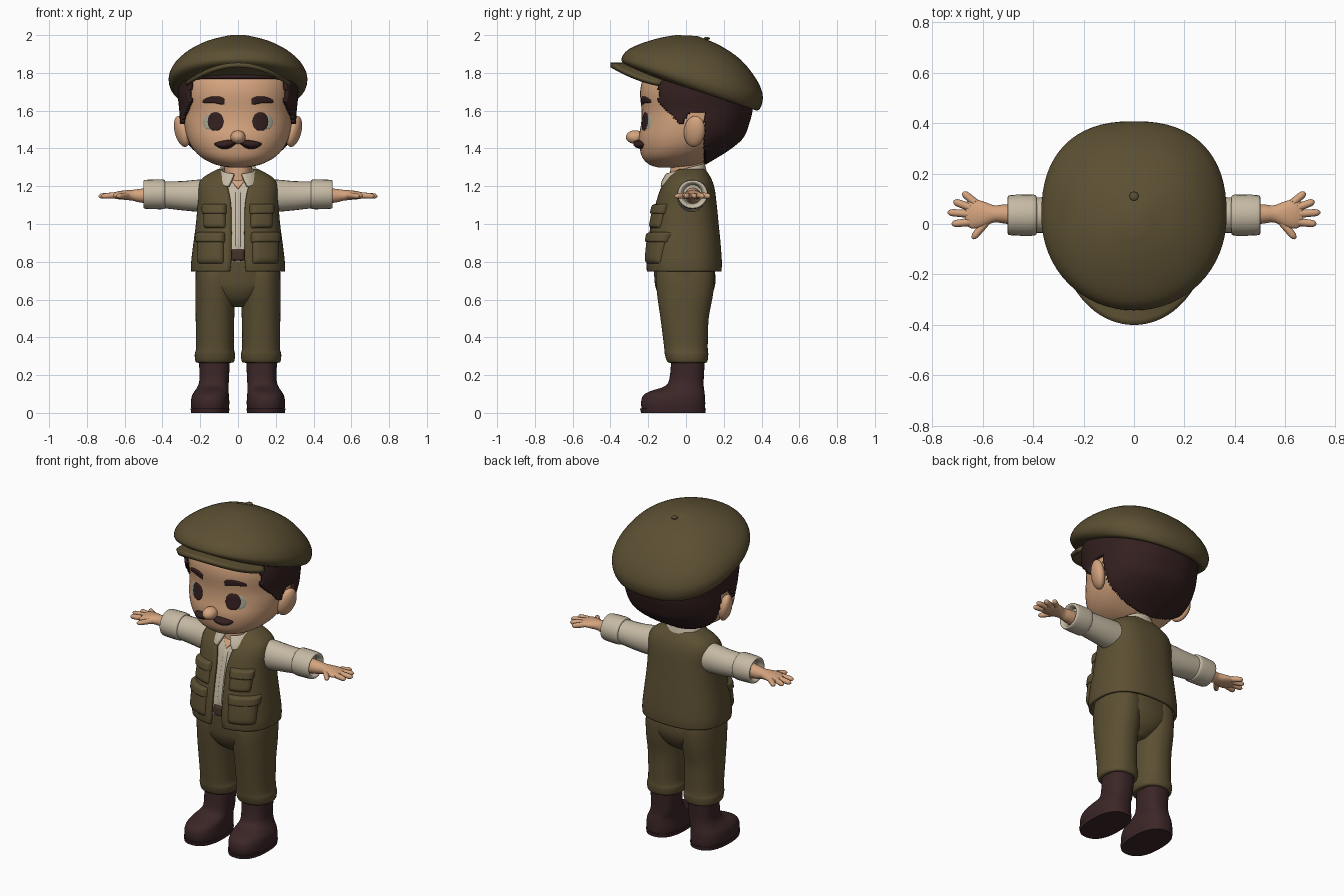
import bpy, bmesh
from math import sin, cos, asin, pi, radians, sqrt
from mathutils import Vector, Matrix, Euler

cube = bpy.data.objects.get("Cube")
if cube:
    bpy.data.objects.remove(cube, do_unlink=True)


def material(name, rgb):
    m = bpy.data.materials.new(name)
    m.use_nodes = True
    m.diffuse_color = (*rgb, 1)
    m.node_tree.nodes["Principled BSDF"].inputs["Base Color"].default_value = (*rgb, 1)
    return m


olive = material("olive cloth", (0.107, 0.08, 0.033))
skin = material("skin", (0.66, 0.37, 0.21))
cream = material("cream shirt", (0.56, 0.49, 0.37))
dark = material("dark brown hair", (0.034, 0.014, 0.014))
maroon = material("boot leather", (0.044, 0.019, 0.02))
belt = material("belt leather", (0.06, 0.03, 0.02))
grey = material("eye white", (0.38, 0.39, 0.3))


def finish(name, bm, mat, mirror=False, solid=0, angle=50):
    bmesh.ops.delete(bm, geom=[v for v in bm.verts if not v.link_faces], context='VERTS')
    bmesh.ops.recalc_face_normals(bm, faces=bm.faces)
    me = bpy.data.meshes.new(name)
    bm.to_mesh(me)
    bm.free()
    me.materials.append(mat)
    for p in me.polygons:
        p.use_smooth = True
    me.set_sharp_from_angle(angle=radians(angle))
    ob = bpy.data.objects.new(name, me)
    bpy.context.collection.objects.link(ob)
    if solid:
        mod = ob.modifiers.new("thickness", 'SOLIDIFY')
        mod.thickness, mod.offset = solid, 0
    if mirror:
        ob.modifiers.new("mirror", 'MIRROR')
    return ob


def skin_rows(name, rows, mat, closed=True, caps=True, keep=None, **kw):
    """Join rows of points into a surface."""
    bm = bmesh.new()
    grid = [[bm.verts.new(p) for p in row] for row in rows]
    n = len(grid[0])
    faces = [(a[i], a[(i + 1) % n], b[(i + 1) % n], b[i])
             for a, b in zip(grid, grid[1:]) for i in range(n if closed else n - 1)]
    if closed and caps:
        faces += [grid[0], grid[-1]]
    for f in faces:
        mid = sum((v.co for v in f), Vector()) / len(f)
        if keep is None or keep(mid):
            bm.faces.new(f)
    return finish(name, bm, mat, **kw)


def smooth(rings, per=4):
    """Round a list of rings with a spline."""
    r = [tuple(k) + (0,) * (7 - len(k)) for k in rings]
    out = []
    for i in range(len(r) - 1):
        a, b, c, d = r[max(i - 1, 0)], r[i], r[i + 1], r[min(i + 2, len(r) - 1)]
        for k in range(per):
            t = k / per
            out.append(tuple(q + t / 2 * (s - p + t * (2 * p - 5 * q + 4 * s - w + t * (3 * (q - s) + w - p)))
                             for p, q, s, w in zip(a, b, c, d)))
    return out + [r[-1]]


def power(v, e):
    return (1 if v > 0 else -1) * abs(v) ** (2 / e)


def loft(name, rings, mat, e=2.2, back=None, n=48, per=4, **kw):
    """Rings are (z, half width, front y, back y, tilt, centre x, front gap)."""
    rows, opened = [], len(rings[0]) > 6
    for z, rx, yf, yb, tilt, cx, gap in smooth(rings, per):
        start = asin(min(1, max(0, gap) / rx) ** (e / 2))
        row = []
        for i in range(n):
            a = start + (2 * pi - 2 * start) * i / (n - 1 if opened else n)
            c = power(cos(a), e if cos(a) > 0 else back or e)
            s = power(sin(a), e if cos(a) > 0 else back or e)
            row.append((cx + rx * s, (yf + yb) / 2 - (yb - yf) / 2 * c, z + tilt / 2 * c))
        rows.append(row)
    return skin_rows(name, rows, mat, closed=not opened, **kw)


def on_surface(rings, x, z, d, e):
    r = smooth(rings)
    k = next((i for i in range(len(r) - 2) if r[i + 1][0] >= z), len(r) - 2)
    t = (z - r[k][0]) / (r[k + 1][0] - r[k][0])
    rx, yf, yb = (p + t * (q - p) for p, q in zip(r[k][1:4], r[k + 1][1:4]))
    a = asin(min(1, abs(x) / rx) ** (e / 2)) * (1 if x > 0 else -1)
    return (x + d * sin(a), (yf + yb) / 2 - (yb - yf) / 2 * cos(a) ** (2 / e) - d * cos(a), z)


def patch(name, rings, shape, d, mat, e=2.2, p=8, mirror=True, n=16):
    """Raised plate that follows a lofted surface."""
    rows = []
    for j in range(n + 1):
        row = []
        for i in range(n + 1):
            u, v = sin(pi * (i / n - .5)), sin(pi * (j / n - .5))
            x, z = shape(u, v)
            row.append(on_surface(rings, x, z, d * (1 - abs(u) ** p) * (1 - abs(v) ** p) - .002, e))
        rows.append(row)
    return skin_rows(name, rows, mat, closed=False, mirror=mirror)


def disc(cx, cz, rx, rz):
    return lambda u, v: (cx + rx * u * sqrt(1 - v * v / 2), cz + rz * v * sqrt(1 - u * u / 2))


def box(x0, x1, z0, z1):
    return lambda u, v: (x0 + (x1 - x0) * (u + 1) / 2, z0 + (z1 - z0) * (v + 1) / 2)


def tube(name, pts, mat, n=24):
    """Points are (x, y, z, half width, half height)."""
    d = (Vector(pts[-1][:3]) - Vector(pts[0][:3])).normalized()
    side = d.cross(Vector((0, 0, 1))).normalized()
    up = side.cross(d)
    rows = [[Vector(p[:3]) + side * p[3] * cos(2 * pi * i / n) + up * p[4] * sin(2 * pi * i / n)
             for i in range(n)] for p in smooth(pts, 3)]
    return skin_rows(name, rows, mat, mirror=True)


def ball(name, loc, size, mat, rot=(0, 0, 0), mirror=False):
    bm = bmesh.new()
    m = Matrix.Translation(loc) @ Euler(rot).to_matrix().to_4x4() @ Matrix.Diagonal((*size, 1))
    bmesh.ops.create_uvsphere(bm, u_segments=24, v_segments=16, radius=1, matrix=m)
    return finish(name, bm, mat, mirror)


# Head and hair
head = [(1.30, .05, -.15, .03), (1.315, .12, -.195, .07), (1.35, .19, -.23, .13), (1.40, .24, -.245, .21),
        (1.46, .27, -.25, .28), (1.53, .285, -.238, .31), (1.60, .287, -.235, .328), (1.70, .295, -.243, .335),
        (1.78, .28, -.22, .32), (1.85, .20, -.15, .25)]
loft("head", head, skin)


def is_hair(c):
    front = -.14 + max(0, 1.65 - c.z) * .9
    sideburn = c.z > 1.53 and front < c.y < (c.z - 1.53) * .6 - .02
    return c.z > 1.775 or (c.z > 1.59 and c.y > front) or sideburn or c.y > .1


loft("hair", [(z, rx + .014, yf - .008, yb + .014) for z, rx, yf, yb in head], dark,
     n=160, per=9, keep=is_hair, solid=.02)
ball("ears", (.297, .045, 1.49), (.035, .058, .085), skin, (radians(-12), radians(12), radians(-20)), True)
ball("nose", (0, -.268, 1.46), (.04, .05, .036), skin)

# Face details
patch("eye_whites", head, disc(.137, 1.54, .052, .045), .004, grey)
patch("eyes", head, disc(.12, 1.542, .044, .05), .007, dark)
patch("eyebrows", head, lambda u, v: (.13 + .06 * u, 1.658 - .012 * u * u + .018 * v * (1 - .35 * u) * (1 - .4 * u ** 4)),
      .008, dark)
patch("moustache", head, lambda u, v: (.063 + .062 * u, 1.42 + .012 * u * u - .008 * u + .024 * v * (1 - .8 * u * u)),
      .036, dark, p=3)

# Flat cap with brim and button
loft("cap_crown", [(1.705, .29, -.22, .33, .15), (1.715, .335, -.30, .375, .23), (1.742, .362, -.335, .40, .225),
                   (1.785, .365, -.34, .405, .19), (1.845, .335, -.31, .37, .15), (1.912, .265, -.24, .29, .085),
                   (1.965, .165, -.14, .18, .04), (1.998, .05, -.05, .06, .005)], olive, e=2.05, back=2.4, n=64)
brim = []
for j in range(9):
    t = j / 8
    row = []
    for i in range(33):
        a = radians(72) * (i / 16 - 1)
        x = (.25 + .04 * t) * sin(a)
        row.append((x, -.05 + .02 * t - (.17 + .2 * t) * cos(a), 1.842 - 1.35 * x * x))
    brim.append(row)
skin_rows("cap_brim", brim, olive, closed=False, solid=.024)
ball("cap_button", (0, .11, 1.982), (.018, .018, .008), olive)

# Neck, shirt, collar
loft("neck", [(1.16, .075, -.09, .09), (1.25, .072, -.085, .09), (1.36, .075, -.08, .11)], skin)
vest = [(.75, .24, -.20, .18, 0, 0, .042), (.80, .24, -.203, .182, 0, 0, .036), (.90, .228, -.195, .175, 0, 0, .034),
        (1.0, .215, -.178, .165, 0, 0, .034), (1.1, .207, -.155, .155, 0, 0, .037), (1.18, .207, -.13, .145, 0, 0, .05),
        (1.23, .19, -.10, .13, 0, 0, .065), (1.265, .14, -.07, .11, 0, 0, .075), (1.285, .10, -.05, .095, 0, 0, .08)]
shirt = [(r[0], r[1] - .018, r[2] + .018, r[3] - .018) for r in vest[1:-1]]
loft("shirt_body", shirt, cream, e=2.5)
patch("shirt_placket", shirt, box(-.014, .014, .86, 1.19), .007, cream, e=2.5, mirror=False)
patch("open_neck", shirt, lambda u, v: (.02 * u * (v + 1.1), 1.21 + .025 * v), .008, skin, e=2.5, mirror=False)
loft("collar", [(1.228, .122, -.135, .105, -.065, 0, .05), (1.255, .108, -.125, .10, -.06, 0, .035),
                (1.29, .09, -.10, .092, -.055, 0, .02)], cream, solid=.016)
patch("belt_buckle", shirt, box(-.035, .035, .805, .865), .016, belt, e=2.5, mirror=False)

# Vest with pockets
loft("vest", vest, olive, e=2.5, n=64, solid=.016)
for name, x0, x1, z0, z1 in (("lower", .07, .212, .785, .95), ("upper", .062, .178, .975, 1.10)):
    patch(name + "_pockets", vest, box(x0, x1, z0, z1), .028, olive, e=2.5)
    patch(name + "_pocket_flaps", vest, box(x0 - .005, x1 + .004, z1 - .05, z1 + .008), .037, olive, e=2.5)

# Sleeves and cuffs
tube("sleeves", [(.14, .03, 1.15, .078, .085), (.21, .03, 1.15, .078, .085), (.30, .035, 1.15, .073, .077),
                 (.40, .035, 1.155, .07, .07)], cream)
tube("cuffs", [(.385, .035, 1.157, .066, .066), (.39, .035, 1.157, .079, .077), (.42, .035, 1.157, .082, .079),
               (.485, .035, 1.157, .08, .077), (.50, .035, 1.157, .074, .072), (.495, .035, 1.157, .06, .06),
               (.47, .035, 1.157, .05, .05)], cream)

# Hands
tube("hands", [(.44, .035, 1.15, .045, .045), (.52, .04, 1.15, .037, .036), (.555, .04, 1.152, .034, .029),
               (.60, .038, 1.153, .052, .025), (.64, .04, 1.152, .058, .02), (.668, .042, 1.15, .045, .012)], skin)
fingers = {"little": (.63, .085, .678, .125), "ring": (.65, .066, .715, .09), "middle": (.65, .04, .738, .046),
           "index": (.65, .008, .722, .0), "thumb": (.58, .015, .64, -.058)}
for name, (x0, y0, x1, y1) in fingers.items():
    at = lambda t, r: (x0 + t * (x1 - x0), y0 + t * (y1 - y0), 1.152 - .005 * t, r, r)
    tube(name + "_fingers", [at(0, .016), at(.5, .015), at(.85, .013), at(1, .004)], skin, n=12)

# Trousers
loft("trouser_hips", [(.56, .05, -.08, .07), (.60, .12, -.13, .12), (.66, .205, -.16, .15), (.72, .224, -.168, .156),
                      (.80, .218, -.172, .145)], olive)
loft("trouser_legs", [(.265, .085, -.085, .10, 0, .125), (.272, .102, -.10, .113, 0, .123),
                      (.31, .107, -.112, .118, 0, .122), (.35, .10, -.116, .115, 0, .122),
                      (.50, .102, -.135, .12, 0, .122), (.62, .106, -.152, .142, 0, .12),
                      (.72, .108, -.16, .15, 0, .116), (.78, .10, -.15, .14, 0, .115)], olive, mirror=True)

# Boots and soles
loft("boots", [(.015, .098, -.232, .10, 0, .148), (.05, .102, -.238, .102, 0, .148), (.09, .098, -.228, .10, 0, .146),
               (.115, .09, -.19, .097, 0, .14), (.14, .082, -.115, .094, 0, .132), (.18, .078, -.088, .094, 0, .126),
               (.285, .082, -.078, .10, 0, .125)], maroon, e=2.4, mirror=True)
loft("boot_soles", [(0, .10, -.238, .102, 0, .148), (.022, .103, -.243, .105, 0, .148)], maroon,
     e=2.4, mirror=True)
